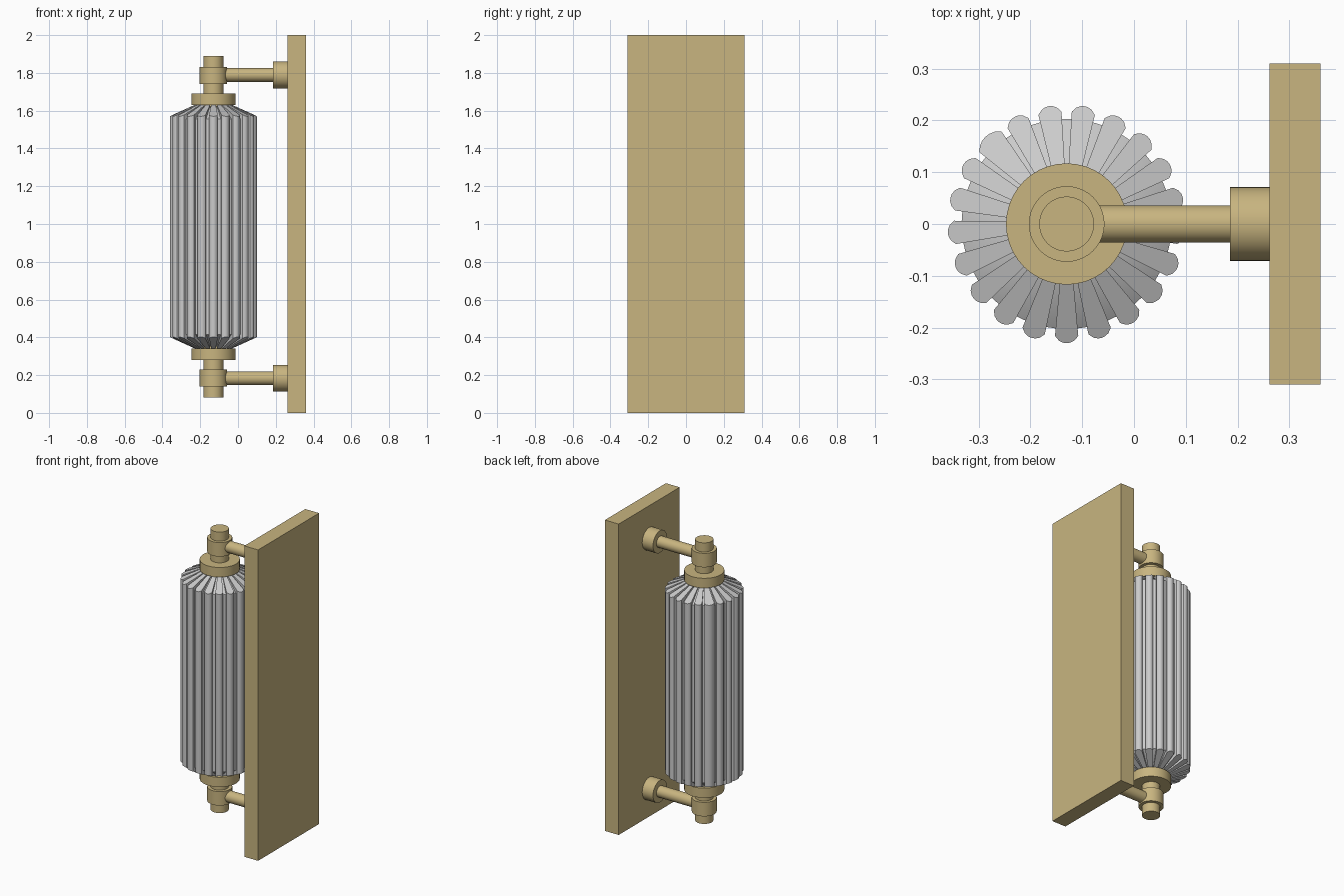
import bpy, bmesh, math
from mathutils import Matrix

if "Cube" in bpy.data.objects:
    bpy.data.objects.remove(bpy.data.objects["Cube"])

AX = -0.13      # x of the lamp's vertical axis
MID = 0.986     # height of the lamp's middle


def material(name, rgb):
    m = bpy.data.materials.new(name)
    m.diffuse_color = (*rgb, 1)
    m.use_nodes = True
    m.node_tree.nodes["Principled BSDF"].inputs["Base Color"].default_value = m.diffuse_color
    return m


brass = material("brass", (0.58, 0.46, 0.215))
glass = material("pale_grey_glass", (0.60, 0.60, 0.60))


def finish(name, bm, mat, smooth=True):
    bmesh.ops.recalc_face_normals(bm, faces=bm.faces)
    me = bpy.data.meshes.new(name)
    bm.to_mesh(me)
    bm.free()
    me.materials.append(mat)
    ob = bpy.data.objects.new(name, me)
    bpy.context.collection.objects.link(ob)
    if smooth:
        bpy.ops.object.select_all(action='DESELECT')
        ob.select_set(True)
        bpy.context.view_layer.objects.active = ob
        bpy.ops.object.shade_smooth_by_angle(angle=math.radians(30))
    return ob


def cylinder(name, r, start, end, axis='Z', height=0.0, mat=brass, sides=40):
    """Cylinder on the lamp axis (Z) or along x at a given height (X)."""
    bm = bmesh.new()
    if axis == 'Z':
        m = Matrix.Translation((AX, 0, (start + end) / 2))
    else:
        m = Matrix.Translation(((start + end) / 2, 0, height)) @ Matrix.Rotation(math.pi / 2, 4, 'Y')
    bmesh.ops.create_cone(bm, cap_ends=True, segments=sides, radius1=r, radius2=r,
                          depth=end - start, matrix=m)
    return finish(name, bm, mat)


def lathe(name, profile, mat, sides=42):
    bm = bmesh.new()
    vs = [bm.verts.new((AX + r, 0, z)) for r, z in profile]
    es = [bm.edges.new(p) for p in zip(vs, vs[1:])]
    bmesh.ops.spin(bm, geom=vs + es, cent=(AX, 0, 0), axis=(0, 0, 1),
                   angle=math.tau, steps=sides, use_merge=True)
    bmesh.ops.remove_doubles(bm, verts=bm.verts, dist=1e-5)
    return finish(name, bm, mat)


# wall plate
bm = bmesh.new()
bmesh.ops.create_cube(bm, size=1, matrix=Matrix.Translation((0.311, 0, 1)) @ Matrix.Diagonal((0.098, 0.62, 2, 1)))
finish("wall_plate", bm, brass, smooth=False)

# central rod, collars, caps, arms and wall flanges at both ends
cylinder("central_rod", 0.053, 0.082, 1.89)
for label, s in (("upper", 1), ("lower", -1)):
    def span(a, b):
        return sorted((MID + s * a, MID + s * b))
    cylinder(label + "_cap", 0.117, *span(0.644, 0.706))
    cylinder(label + "_collar", 0.073, *span(0.756, 0.846))
    zc = MID + s * 0.803
    cylinder(label + "_arm", 0.036, AX, 0.20, 'X', zc)
    cylinder(label + "_wall_flange", 0.071, 0.185, 0.265, 'X', zc)

# glass core with sloping shoulders
h = [(0.08, 0.635), (0.115, 0.63), (0.203, 0.57)]
lathe("shade_core", [(r, MID + z) for r, z in h] + [(r, MID - z) for r, z in reversed(h)], glass)


# fluted ribs: wedge sections with rounded outer ends, cut to the shoulder slope
def add_rib(bm, angle, scale):
    section = [(0.10, -0.012), (0.216, -0.0225 * scale), (0.225, -0.015 * scale),
               (0.229, -0.007 * scale), (0.23, 0)]
    section += [(r, -w) for r, w in reversed(section[:-1])]
    rot = Matrix.Translation((AX, 0, 0)) @ Matrix.Rotation(angle, 4, 'Z')
    rings = []
    for s in (1, -1):
        ring = []
        for r, w in section:
            z = 0.584 + min(0.06, (0.23 - r) / 0.115 * 0.06)
            v = bm.verts.new((r, w, MID + s * z))
            v.co = rot @ v.co
            ring.append(v)
        rings.append(ring)
        bm.faces.new(ring)
    n = len(section)
    for i in range(n):
        j = (i + 1) % n
        bm.faces.new((rings[0][i], rings[0][j], rings[1][j], rings[1][i]))


bm = bmesh.new()
RIBS = 21
for i in range(RIBS):
    # one rib, where the array closes, is a little wider
    add_rib(bm, math.radians(270) - math.tau * i / RIBS, 1.3 if i == 8 else 1.0)
finish("shade_ribs", bm, glass)
